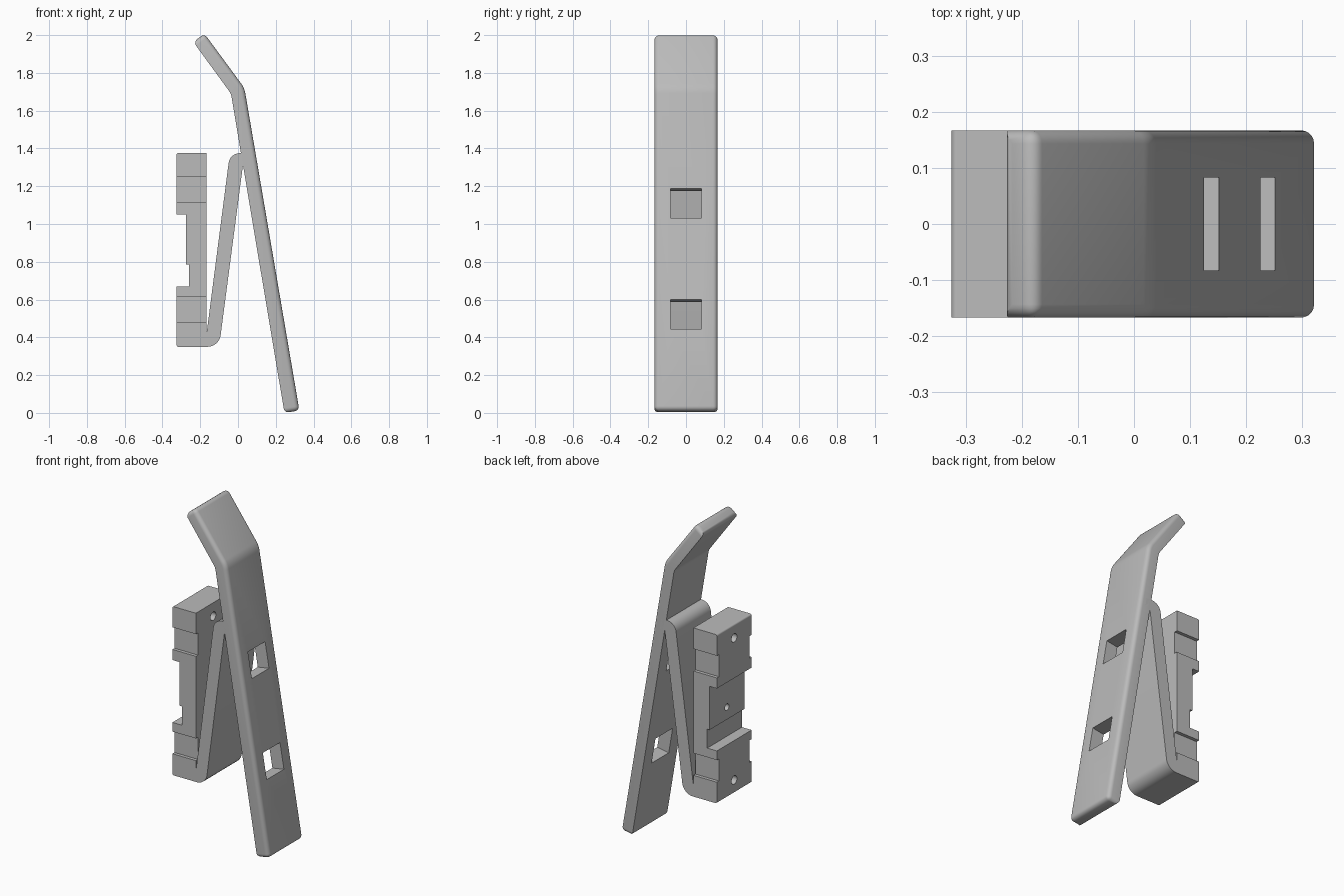
import bpy, bmesh, math
from mathutils import Vector

if "Cube" in bpy.data.objects:
    bpy.data.objects.remove(bpy.data.objects["Cube"], do_unlink=True)

HALF = 0.167  # half width of every part

grey = bpy.data.materials.new("plain_grey")
grey.use_nodes = True
grey.diffuse_color = (0.5, 0.5, 0.5, 1)
grey.node_tree.nodes["Principled BSDF"].inputs["Base Color"].default_value = (0.5, 0.5, 0.5, 1)


def rounded(points, steps=8):
    """Turn (x, z, radius) corners into a filleted outline."""
    out = []
    for i, (x, z, r) in enumerate(points):
        p = Vector((x, z))
        if r == 0:
            out.append(p)
            continue
        a = (Vector(points[i - 1][:2]) - p).normalized()
        b = (Vector(points[(i + 1) % len(points)][:2]) - p).normalized()
        half = a.angle(b) / 2
        centre = p + (a + b).normalized() * (r / math.sin(half))
        start = p + a * (r / math.tan(half)) - centre
        end = p + b * (r / math.tan(half)) - centre
        for k in range(steps + 1):
            d = start.lerp(end, k / steps)
            # even spacing is not needed, the points only have to sit on the arc
            out.append(centre + d.normalized() * r)
    return out


def extrude_profile(name, points):
    """Extrude an x-z outline across the full width."""
    bm = bmesh.new()
    face = bm.faces.new([bm.verts.new((p.x, -HALF, p.y)) for p in rounded(points)])
    geom = bmesh.ops.extrude_face_region(bm, geom=[face])["geom"]
    moved = [v for v in geom if isinstance(v, bmesh.types.BMVert)]
    bmesh.ops.translate(bm, verts=moved, vec=(0, 2 * HALF, 0))
    bmesh.ops.recalc_face_normals(bm, faces=bm.faces)
    mesh = bpy.data.meshes.new(name)
    bm.to_mesh(mesh)
    bm.free()
    mesh.materials.append(grey)
    obj = bpy.data.objects.new(name, mesh)
    bpy.context.collection.objects.link(obj)
    return obj


def activate(obj):
    bpy.ops.object.select_all(action='DESELECT')
    obj.select_set(True)
    bpy.context.view_layer.objects.active = obj


def cut(obj, cutter):
    """Subtract the active cutter and discard it."""
    cutter.hide_render = True
    cutter.data.materials.append(grey)
    activate(obj)
    mod = obj.modifiers.new("cut", 'BOOLEAN')
    mod.operation = 'DIFFERENCE'
    mod.solver = 'EXACT'
    mod.object = cutter
    bpy.ops.object.modifier_apply(modifier=mod.name)
    bpy.data.objects.remove(cutter, do_unlink=True)


def box(location, size, tilt=0):
    bpy.ops.mesh.primitive_cube_add(size=1, location=location, rotation=(0, tilt, 0))
    obj = bpy.context.object
    obj.scale = size
    return obj


def smooth(obj):
    activate(obj)
    bpy.ops.object.shade_smooth_by_angle(angle=math.radians(30))


# Lever: a long leaning strip, bent back at the top
lever_points = [(0.246, 0.0, 0), (0.325, 0.013, 0), (0.034, 1.72, 0.12),
                (-0.178, 2.008, 0), (-0.236, 1.963, 0), (-0.037, 1.69, 0.07)]
lever = extrude_profile("lever", lever_points)
bm = bmesh.new()
bm.from_mesh(lever.data)
foot, tip = Vector((0.285, 0, 0.006)), Vector((-0.207, 0, 1.985))


def on_inner(v):
    """True on the side that faces the spring leg."""
    z = v.co.z
    limit = 0.285 - 0.17 * z if z < 1.7 else -0.004 - 0.73 * (z - 1.72)
    return v.co.x < limit


edges = []
for e in bm.edges:
    a, b = e.verts
    across = abs(a.co.y - b.co.y) > 0.1
    mid = (a.co + b.co) / 2
    at_end = mid.z < 0.1 or mid.z > 1.9
    long_inner = on_inner(a) and on_inner(b)
    if (across and at_end) or (not across and not long_inner):
        edges.append(e)
bmesh.ops.bevel(bm, geom=edges, offset=0.024, segments=5, profile=0.5,
                affect='EDGES', clamp_overlap=True)
bm.to_mesh(lever.data)
bm.free()

# Two rectangular slots straight through the lever
lean = math.atan(0.17)
for z in (0.515, 1.103):
    cut(lever, box((0.288 - 0.17 * z, 0, z), (0.3, 0.165, 0.158), -lean))
smooth(lever)

# Spring leg: joins the lever near the top and the base at the bottom
leg = extrude_profile("spring_leg", [
    (-0.2, 0.35, 0), (-0.1, 0.35, 0.07), (0.026, 1.31, 0), (0.06, 1.31, 0),
    (0.05, 1.375, 0), (-0.043, 1.375, 0.06), (-0.165, 0.43, 0), (-0.2, 0.43, 0)])
smooth(leg)

# Mounting base: a block with a stepped channel across its outer side
base = extrude_profile("mounting_base", [
    (-0.325, 0.35, 0.01), (-0.167, 0.35, 0), (-0.167, 1.377, 0), (-0.325, 1.377, 0.01),
    (-0.325, 1.05, 0), (-0.276, 1.05, 0), (-0.276, 0.785, 0), (-0.26, 0.785, 0),
    (-0.26, 0.67, 0), (-0.325, 0.67, 0)])

# Shallow grooves on both edges of the base
for side in (-1, 1):
    for z in (0.547, 1.182):
        cut(base, box((-0.267, side * HALF, z), (0.2, 0.04, 0.135)))

# Screw holes
for z, radius in ((0.43, 0.026), (0.86, 0.02), (1.295, 0.026)):
    bpy.ops.mesh.primitive_cylinder_add(vertices=24, radius=radius, depth=0.3,
                                        location=(-0.25, 0, z), rotation=(0, math.pi / 2, 0))
    cut(base, bpy.context.object)
smooth(base)
